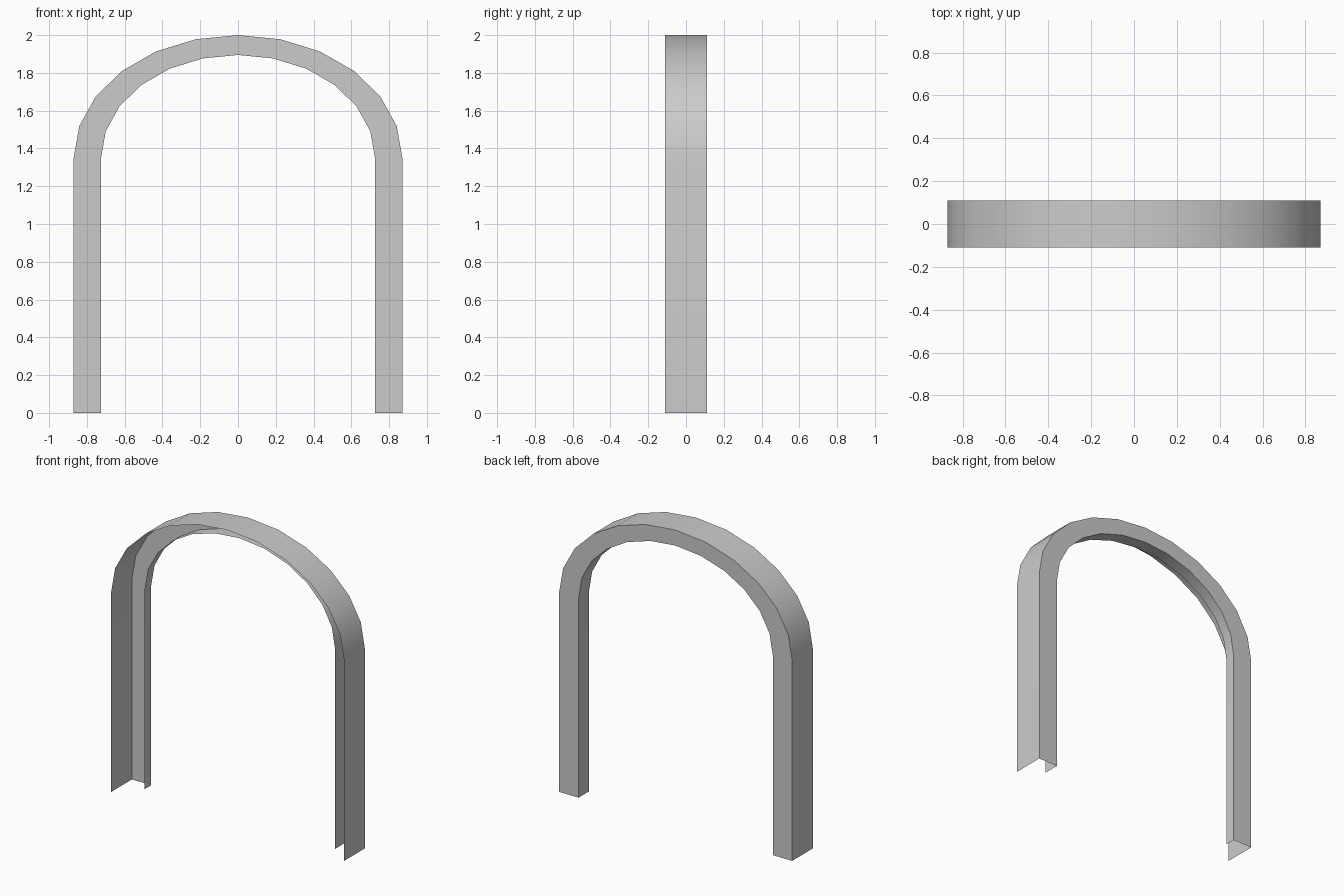
import bpy, bmesh
from math import cos, sin, pi, radians

if "Cube" in bpy.data.objects:
    bpy.data.objects.remove(bpy.data.objects["Cube"])

SEGMENTS = 12
SPRING = 1.35      # height where the legs meet the arch
BACK, FRONT = 0.11, -0.11


def arch_path(a, b):
    """Leg, half ellipse, leg - from the +x foot to the -x foot."""
    angles = [pi * i / SEGMENTS for i in range(SEGMENTS + 1)]
    curve = [(a * cos(t), SPRING + b * sin(t)) for t in angles]
    return [(a, 0)] + curve + [(-a, 0)]


def row(bm, path, depths):
    return [bm.verts.new((x, y, z)) for (x, z), y in zip(path, depths)]


outer = arch_path(0.87, 0.65)
inner = arch_path(0.725, 0.545)
n = len(outer)

# the inner lip is slightly shallower on the -x leg
lip = [0.02 - 0.02 * x / 0.725 for x, z in inner]

# open channel: outer wall, back face, inner lip
bm = bmesh.new()
rows = [row(bm, outer, [FRONT] * n),
        row(bm, outer, [BACK] * n),
        row(bm, inner, [BACK] * n),
        row(bm, inner, lip)]
for r, s in zip(rows, rows[1:]):
    for i in range(n - 1):
        bm.faces.new((r[i], s[i], s[i + 1], r[i + 1]))
bm.normal_update()
# outer wall of the +x leg must point to +x
if bm.faces[:][0].normal.x < 0:
    bmesh.ops.reverse_faces(bm, faces=bm.faces[:])

mesh = bpy.data.meshes.new("arch_frame")
bm.to_mesh(mesh)
bm.free()
arch = bpy.data.objects.new("arch_frame", mesh)
bpy.context.collection.objects.link(arch)

bpy.context.view_layer.objects.active = arch
arch.select_set(True)
bpy.ops.object.shade_smooth_by_angle(angle=radians(30))
